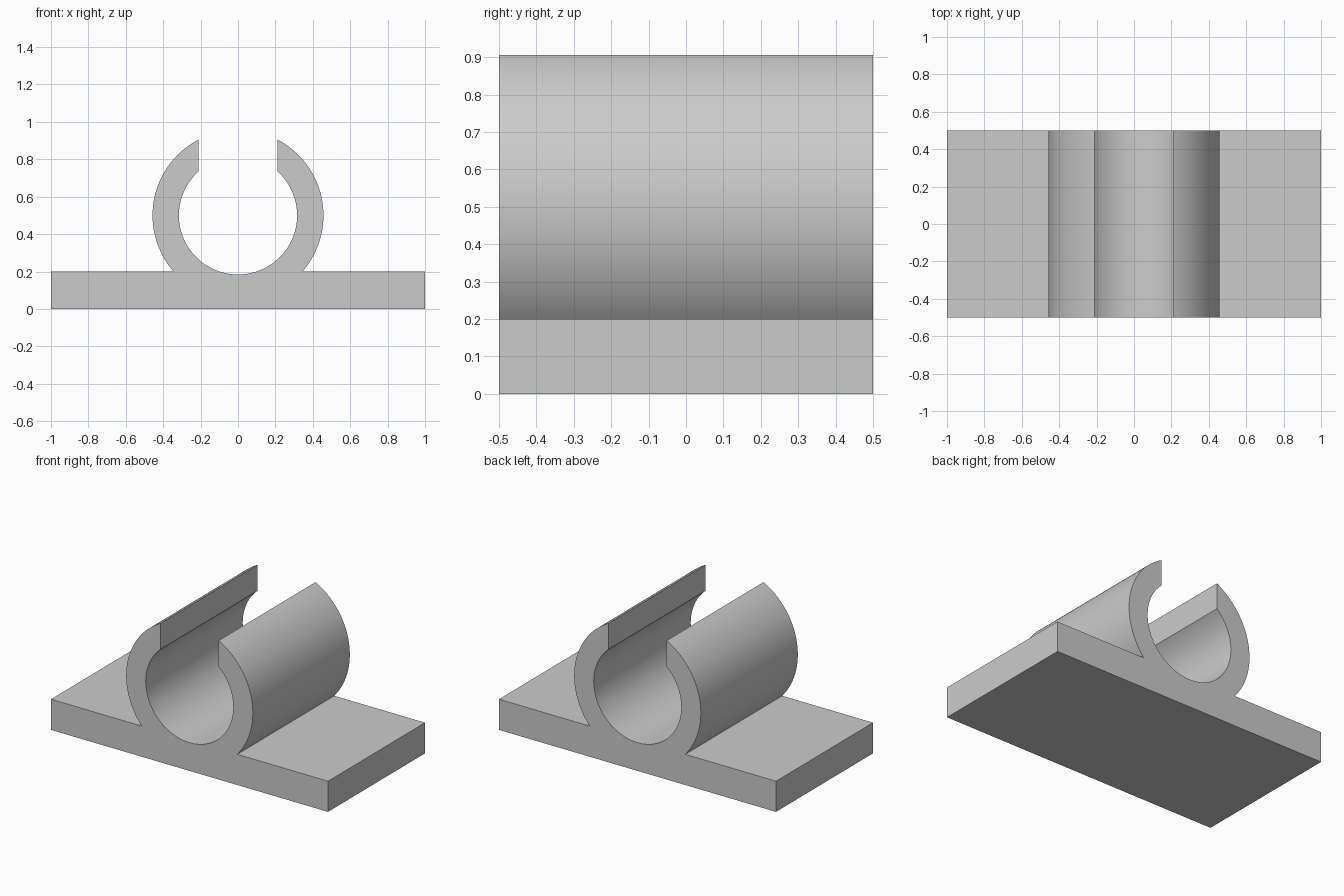
import bpy, bmesh
from math import sin, cos, asin, acos, pi, radians

cube = bpy.data.objects.get("Cube")
if cube:
    bpy.data.objects.remove(cube, do_unlink=True)

BASE_TOP, HALF_DEPTH = 0.2, 0.5
CENTRE_Z, OUTER_R, INNER_R, HALF_GAP = 0.5, 0.457, 0.316, 0.21


def arc(radius, start, end, steps):
    """Points on an arc about the clip centre, in x and z."""
    angles = [start + (end - start) * i / steps for i in range(steps + 1)]
    return [(radius * cos(a), CENTRE_Z + radius * sin(a)) for a in angles]


# Right-hand half of the section: base edge, outer wall, slot lip, bore
half = [(1, 0), (1, BASE_TOP)]
half += arc(OUTER_R, -asin((CENTRE_Z - BASE_TOP) / OUTER_R), acos(HALF_GAP / OUTER_R), 40)
half += arc(INNER_R, acos(HALF_GAP / INNER_R), -pi / 2, 48)

# Mirror it; the bore's lowest point is shared
profile = half + [(-x, z) for x, z in reversed(half[:-1])]

# Extrude the section along y
bm = bmesh.new()
face = bm.faces.new([bm.verts.new((x, -HALF_DEPTH, z)) for x, z in profile])
result = bmesh.ops.extrude_face_region(bm, geom=[face], use_keep_orig=True)
moved = [v for v in result["geom"] if isinstance(v, bmesh.types.BMVert)]
bmesh.ops.translate(bm, verts=moved, vec=(0, 2 * HALF_DEPTH, 0))
bmesh.ops.recalc_face_normals(bm, faces=bm.faces)
mesh = bpy.data.meshes.new("pipe_clip_on_base")
bm.to_mesh(mesh)
bm.free()

clip = bpy.data.objects.new("pipe_clip_on_base", mesh)
bpy.context.collection.objects.link(clip)

# Single plain grey
grey = bpy.data.materials.new("light_grey")
grey.use_nodes = True
colour = (0.6, 0.6, 0.6, 1)
grey.diffuse_color = colour
grey.node_tree.nodes["Principled BSDF"].inputs["Base Color"].default_value = colour
mesh.materials.append(grey)

# Smooth the curved walls, keep the corners sharp
bpy.ops.object.select_all(action="DESELECT")
clip.select_set(True)
bpy.context.view_layer.objects.active = clip
bpy.ops.object.shade_smooth_by_angle(angle=radians(30))
